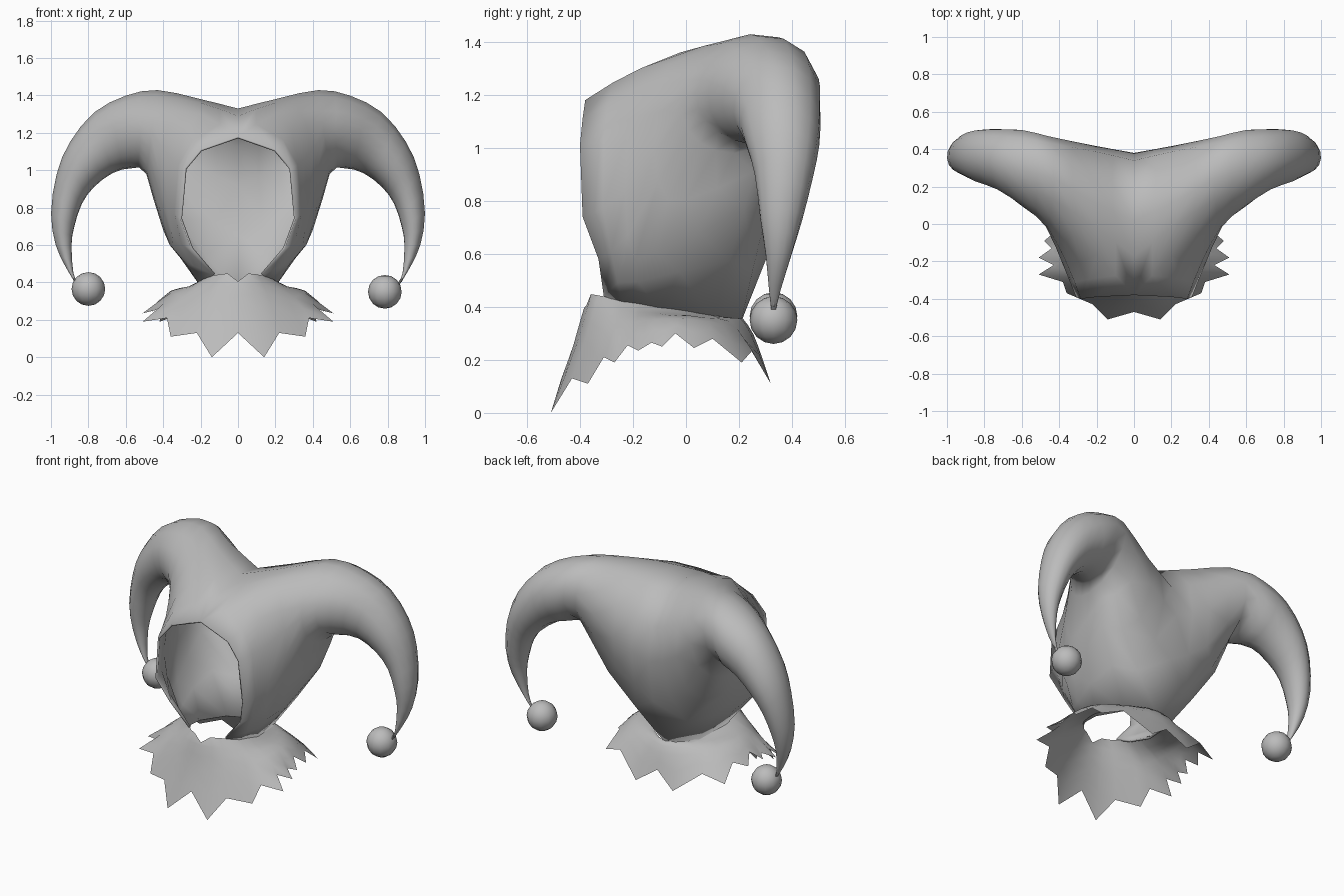
import bpy
import bmesh
import math
from mathutils import Vector

default_cube = bpy.data.objects.get("Cube")
if default_cube:
    bpy.data.objects.remove(default_cube, do_unlink=True)

# One plain grey cloth colour
GREY = (0.5, 0.5, 0.5, 1.0)
cloth = bpy.data.materials.new("plain grey")
cloth.use_nodes = True
cloth.diffuse_color = GREY
cloth.node_tree.nodes["Principled BSDF"].inputs["Base Color"].default_value = GREY


def finish(obj, angle):
    """Give the object its material and smooth shading."""
    obj.data.materials.clear()
    obj.data.materials.append(cloth)
    bpy.ops.object.select_all(action="DESELECT")
    obj.select_set(True)
    bpy.context.view_layer.objects.active = obj
    bpy.ops.object.shade_smooth_by_angle(angle=math.radians(angle))


def loft(name, rows, closed, cap=False):
    """Skin a list of point rows and mirror the result across x = 0."""
    bm = bmesh.new()
    verts = [[bm.verts.new(point) for point in row] for row in rows]
    count = len(rows[0])
    for lower, upper in zip(verts, verts[1:]):
        for i in range(count if closed else count - 1):
            j = (i + 1) % count
            bm.faces.new((lower[i], lower[j], upper[j], upper[i]))
    if cap:
        bm.faces.new(verts[-1])
    bmesh.ops.recalc_face_normals(bm, faces=bm.faces)
    mesh = bpy.data.meshes.new(name)
    bm.to_mesh(mesh)
    bm.free()
    obj = bpy.data.objects.new(name, mesh)
    bpy.context.collection.objects.link(obj)
    mirror = obj.modifiers.new("other half", "MIRROR")
    mirror.merge_threshold = 0.001
    return obj


def curve_point(a, b, c, d, t):
    """Point on a smooth curve running from b to c."""
    return 0.5 * (2 * b + (c - a) * t + (2 * a - 5 * b + 4 * c - d) * t ** 2
                  + (3 * b - a - 3 * c + d) * t ** 3)


def smooth_rows(rows, steps):
    """Insert smoothly curved rows between the given ones."""
    first = [2 * p - q for p, q in zip(rows[0], rows[1])]
    last = [2 * p - q for p, q in zip(rows[-1], rows[-2])]
    padded = [first] + rows + [last]
    result = []
    for k in range(1, len(rows)):
        for s in range(steps):
            result.append([curve_point(*points, s / steps)
                           for points in zip(*padded[k - 1:k + 3])])
    return result + [rows[-1]]


# Hood half: the border runs along the centre seam, neck and face opening
border = [(0, -.38, 1.18), (0, -.17, 1.29), (0, .02, 1.33), (0, .2, 1.3),
          (0, .34, 1.13), (0, .38, .92), (0, .33, .65), (0, .205, .335),
          (.155, .1, .35), (.205, -.1, .385), (.175, -.24, .415), (.13, -.31, .44),
          (.25, -.33, .58), (.31, -.39, .74), (.285, -.4, 1.01), (.2, -.39, 1.11)]

# Belt around the side of the hood, between the border and the horn root
belt = [(.2, -.17, 1.3), (.2, -.02, 1.36), (.22, .12, 1.385), (.23, .26, 1.37),
        (.22, .39, 1.22), (.22, .42, 1.03), (.25, .36, .82), (.34, .3, .74),
        (.425, .22, .77), (.4, .05, .68), (.365, -.11, .6), (.345, -.19, .58),
        (.355, -.22, .67), (.375, -.23, .83), (.355, -.22, 1.06), (.29, -.2, 1.21)]

# Horn rings: outer x, y and z, inner x, y and z, half depth
horn_rings = [(.43, .27, 1.43, .49, .18, .98, .24),
              (.6, .31, 1.4, .57, .28, 1.01, .21),
              (.77, .35, 1.31, .67, .34, .985, .165),
              (.9, .365, 1.15, .77, .365, .91, .14),
              (.97, .37, .98, .835, .37, .82, .11),
              (1, .36, .77, .875, .36, .7, .08),
              (.975, .35, .6, .89, .35, .6, .05),
              (.92, .335, .48, .88, .335, .45, .022),
              (.865, .33, .39, .85, .33, .38, .008)]


def horn_angle(i):
    """Turn round the horn so the neck side leads to the underside."""
    degrees = 150 - 240 * i / 9 if i <= 9 else -90 - 120 * (i - 9) / 7
    return math.radians(degrees)


def horn_row(ring):
    outer, inner, depth = Vector(ring[:3]), Vector(ring[3:6]), ring[6]
    middle, reach = (outer + inner) / 2, (outer - inner) / 2
    side = Vector((0, depth, 0))
    return [middle + side * math.cos(horn_angle(i)) + reach * math.sin(horn_angle(i))
            for i in range(len(border))]


rows = [[Vector(p) for p in border], [Vector(p) for p in belt]]
rows += [horn_row(ring) for ring in horn_rings]
hood = loft("hood_with_horns", smooth_rows(rows, 2), closed=True, cap=True)
shell = hood.modifiers.new("cloth thickness", "SOLIDIFY")
shell.thickness = 0.012
shell.offset = -1
finish(hood, 60)

# Collar hem: valleys and points in turn, from the front middle to the back middle
hem = [(0, -.47, .13), (.14, -.51, 0), (.22, -.43, .13), (.36, -.37, .11),
       (.38, -.31, .21), (.51, -.27, .19), (.43, -.22, .255), (.51, -.18, .235),
       (.44, -.13, .265), (.48, -.09, .25), (.42, -.04, .3), (.46, .03, .245),
       (.4, .1, .28), (.42, .21, .19), (.29, .25, .235), (.13, .32, .11), (0, .29, .2)]

neck, shoulder, flare = [], [], []
for x, y, z in hem:
    turn = math.atan2(x / .47, -(y + .1) / .4)
    s, c = math.sin(turn), math.cos(turn)
    if x == 0:
        s = 0
    notch = 0.05 if x == 0 and y < 0 else 0
    neck.append((.2 * s, -.085 - .285 * c, .4 + .05 * c - notch))
    shoulder.append((.27 * s, -.085 - .3 * c, .375 + .02 * c))
    flare.append((.36 * s, -.085 - .34 * c, .355 - .08 * c * c - .02 * c))
collar_rows = [[Vector(p) for p in row] for row in (neck, shoulder, flare, hem)]
collar = loft("jagged_collar", smooth_rows(collar_rows, 2), closed=False)
finish(collar, 80)

# Round bells hanging from the horn tips
for name, spot in (("left_bell", (.785, .33, .35)), ("right_bell", (-.8, .33, .365))):
    bpy.ops.mesh.primitive_uv_sphere_add(segments=12, ring_count=8, radius=.09, location=spot)
    bell = bpy.context.object
    bell.name = name
    finish(bell, 60)
